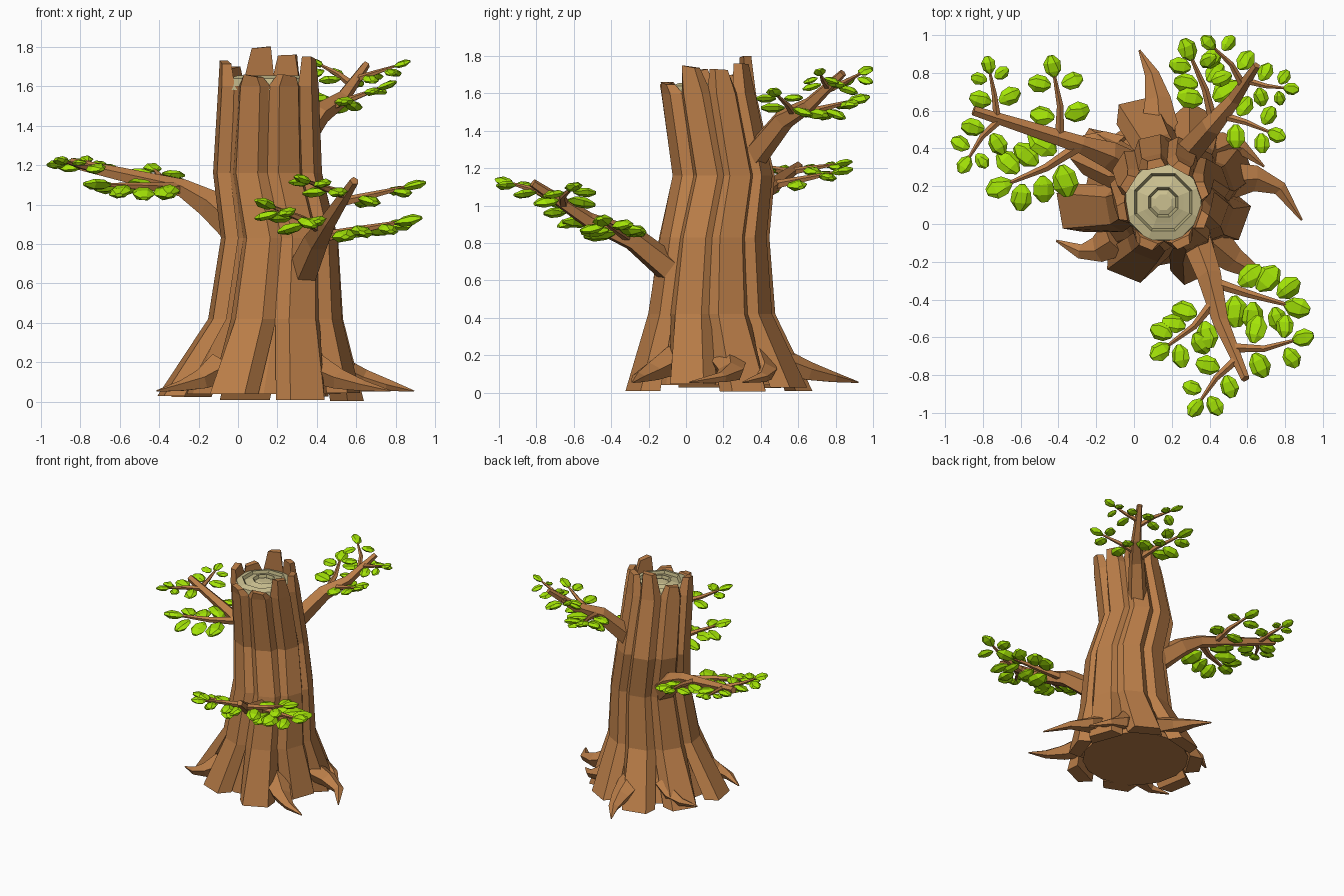
import bpy, bmesh, math, random
from mathutils import Vector

if "Cube" in bpy.data.objects:
    bpy.data.objects.remove(bpy.data.objects["Cube"])

random.seed(4)
UP = Vector((0, 0, 1))


def material(name, *rgb):
    m = bpy.data.materials.new(name)
    m.diffuse_color = (*rgb, 1)
    m.use_nodes = True
    m.node_tree.nodes["Principled BSDF"].inputs["Base Color"].default_value = m.diffuse_color
    return m


BARK = material("bark", 0.50, 0.21, 0.066)
LEAF = material("leaf", 0.37, 0.78, 0.002)
WOOD = material("cut_wood", 0.60, 0.53, 0.28)
RING = material("growth_ring", 0.38, 0.34, 0.17)


def finish(bm, name, *mats):
    bmesh.ops.recalc_face_normals(bm, faces=bm.faces)
    me = bpy.data.meshes.new(name)
    bm.to_mesh(me)
    bm.free()
    for m in mats:
        me.materials.append(m)
    ob = bpy.data.objects.new(name, me)
    bpy.context.collection.objects.link(ob)
    return ob


def polar(deg, r=1.0):
    a = math.radians(deg)
    return Vector((r * math.cos(a), r * math.sin(a), 0))


def loft(bm, rings):
    """Skin a list of equal-length point rings, capping both ends."""
    vs = [[bm.verts.new(p) for p in r] for r in rings]
    n = len(vs[0])
    for a, b in zip(vs, vs[1:]):
        for i in range(n):
            j = (i + 1) % n
            bm.faces.new((a[i], a[j], b[j], b[i]))
    bm.faces.new(vs[0][::-1])
    bm.faces.new(vs[-1])


def tube(bm, pts, radii, sides=5, flat=1.0):
    """Tapered faceted tube along a path."""
    rings = []
    for i, (p, r) in enumerate(zip(pts, radii)):
        t = (pts[min(i + 1, len(pts) - 1)] - pts[max(i - 1, 0)]).normalized()
        u = t.cross(UP).normalized()
        w = u.cross(t)
        rings.append([p + r * (u * math.cos(a) + w * math.sin(a) * flat)
                      for a in (math.tau * k / sides + 0.3 for k in range(sides))])
    loft(bm, rings)


# Trunk levels: centre and radius
LEVELS = [(Vector((0.13, 0.17, 0.04)), 0.50), (Vector((0.19, 0.135, 0.42)), 0.335),
          (Vector((0.21, 0.15, 0.83)), 0.29), (Vector((0.15, 0.20, 1.16)), 0.27),
          (Vector((0.155, 0.12, 1.60)), 0.25)]

# Inner core filling the gaps between the bark planks
bm = bmesh.new()
loft(bm, [[c + polar(22.5 * i, r * (0.86 if c.z > 0.1 else 0.78)) for i in range(16)] for c, r in LEVELS])
finish(bm, "trunk_core", BARK)

# Bark planks around the trunk: angle -> top height
PLANKS = {20: 1.73, 61: 1.76, 103: 1.80, 148: 1.70, 190: 1.73, 248: 1.66, 295: 1.66, 340: 1.75}
for n, (deg, top) in enumerate(PLANKS.items()):
    out, side = polar(deg), polar(deg + 90)
    rings = []
    for i, (c, r) in enumerate(LEVELS + [(Vector((0.155, 0.10, top)), 0.245)]):
        c = c + side * random.uniform(-0.01, 0.01)
        wo, wi, depth = r * 0.22, r * 0.37, 0.06
        slope = Vector()
        if i == 0:    # flared foot
            c.z = random.uniform(0, 0.05)
            r += random.uniform(-0.02, 0.04)
            wo, wi, depth = 0.095, 0.13, 0.1
        if i == 4:
            wo, wi = 0.053, 0.085
        if i == 5:    # narrow broken tip
            wo, wi, depth = 0.036, 0.05, 0.045
            slope = UP * random.uniform(-0.02, 0)
        rings.append([c + out * (r - depth) - side * wi, c + out * r - side * wo,
                      c + out * r + side * wo + slope, c + out * (r - depth) + side * wi + slope])
    bm = bmesh.new()
    loft(bm, rings)
    finish(bm, f"bark_plank_{n + 1}", BARK)

# Stepped growth rings on the cut top
bm = bmesh.new()
top_c = Vector((0.155, 0.115, 1.64))
steps = [(0.225, -0.06), (0.215, 0), (0.165, 0.015), (0.15, -0.005), (0.115, 0.005),
         (0.085, 0.015), (0.07, -0.005), (0.045, 0.005)]
loft(bm, [[top_c + polar(45 * i + 22.5, r) + UP * z for i in range(8)] for r, z in steps])
ob = finish(bm, "cut_top", WOOD, RING)
for p in ob.data.polygons:
    d = (top_c.xy - p.center.xy).length
    p.material_index = int(0.13 < d < 0.15 or 0.06 < d < 0.075)

# Roots curling out from the foot: start angle, tip angle, tip distance
ROOTS = [(92, 99, 0.78), (13, -10, 0.75), (222, 203, 0.61), (-43, -35, 0.76),
         (138, 156, 0.57), (42, 16, 0.56)]
for n, (a0, a1, dist) in enumerate(ROOTS):
    path = [Vector((0.15, 0.15, z)) + polar(a0 + (a1 - a0) * t ** 2.5, 0.33 + (dist - 0.33) * t)
            for t, z in ((0, 0.17), (0.4, 0.11), (0.7, 0.08), (1, 0.055))]
    bm = bmesh.new()
    tube(bm, path, [0.11, 0.072, 0.04, 0.006], flat=0.75)
    finish(bm, f"root_{n + 1}", BARK)


def leaf(bm, base, d, length):
    """Flattened faceted pebble pointing along d from base."""
    d = d.normalized()
    s = (d.cross(UP).normalized() + UP * random.uniform(-0.3, 0.3)).normalized()
    n = d.cross(s)
    rings = []
    for t, w in ((0, 0.1), (0.28, 0.36), (0.68, 0.4), (1, 0.14)):
        hexagon = [polar(60 * k + random.uniform(-14, 14), w * length) for k in range(6)]
        rings.append([base + d * t * length + s * h.x + n * h.y * 0.5 for h in hexagon])
    loft(bm, rings)


def twig(wood, leaves, a, heading, length, rise):
    """Bent twig with leaf pairs shrinking toward a tip leaf."""
    size = 0.04 + 0.29 * length
    c = a + polar(heading, length) + UP * rise
    b = (a + c) / 2 + polar(heading + 90, length * random.uniform(-0.08, 0.08))
    tube(wood, [a, b, c], [0.19 * size, 0.13 * size, 0.06 * size])
    leaf(leaves, c - (c - b) * 0.1, c - b, size * 0.85)
    pairs = 3 if length > 0.35 else 2
    for i in range(pairs):
        t = 0.3 + 0.5 * i / (pairs - 1)
        p = a.lerp(b, t * 2) if t < 0.5 else b.lerp(c, t * 2 - 1)
        for sign in (-1, 1):
            v = polar(heading + sign * random.uniform(55, 80)) + UP * random.uniform(-0.35, 0.1)
            leaf(leaves, p + v * size * 0.22, v, size * (1.2 - 0.4 * t) * random.uniform(0.85, 1))


def branch(name, r, path, twigs):
    """Main limb; each twig gives place along path, heading, length, rise."""
    wood, leaves = bmesh.new(), bmesh.new()
    path = [Vector(p) for p in path]
    tube(wood, path, [r, r * 0.8, r * 0.52, r * 0.28])
    for t, heading, length, rise in twigs:
        i = int(t)
        twig(wood, leaves, path[i].lerp(path[i + 1], t - i), heading, length, rise)
    finish(wood, f"{name}_branch", BARK)
    finish(leaves, f"{name}_leaves", LEAF)


# Three leafy branches
branch("left", 0.095,
       [(0.02, 0.28, 0.86), (-0.14, 0.37, 1.0), (-0.28, 0.42, 1.08), (-0.85, 0.6, 1.21)],
       [(2.2, 95, 0.34, 0.07), (2, 208, 0.44, 0.02), (2.78, 99, 0.25, 0.04), (2.75, 231, 0.27, 0.04)])
branch("front", 0.085,
       [(0.32, -0.06, 0.64), (0.4, -0.28, 0.82), (0.46, -0.52, 0.92), (0.59, -0.82, 1.12)],
       [(1.1, -17, 0.43, 0.08), (1.5, 224, 0.36, 0.12), (2.45, 7, 0.34, 0.08), (2.65, 229, 0.3, 0.07)])
branch("back", 0.075,
       [(0.27, 0.36, 1.26), (0.41, 0.52, 1.46), (0.53, 0.66, 1.54), (0.65, 0.84, 1.71)],
       [(1.1, 109, 0.37, 0.09), (1.4, -19, 0.28, 0.1), (2.55, -11, 0.21, 0.07), (2.4, 128, 0.26, 0.1)])
